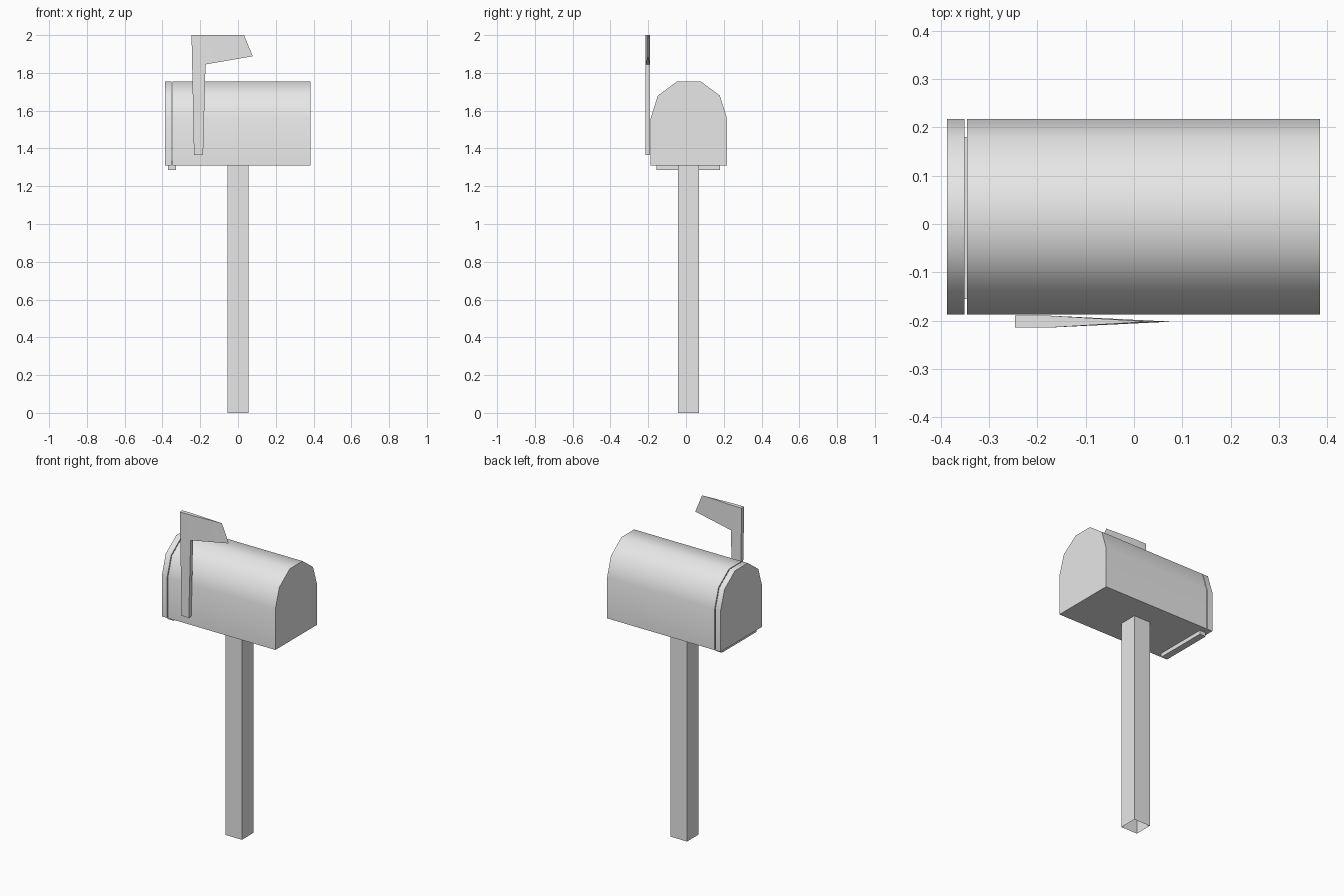
import bpy
import bmesh
from math import radians

cube = bpy.data.objects.get("Cube")
if cube:
    bpy.data.objects.remove(cube, do_unlink=True)

grey = bpy.data.materials.new("plain grey")
grey.use_nodes = True
grey.diffuse_color = (0.8, 0.8, 0.8, 1)
grey.node_tree.nodes["Principled BSDF"].inputs["Base Color"].default_value = (0.8, 0.8, 0.8, 1)


def finish(name, bm, smooth=False):
    bmesh.ops.recalc_face_normals(bm, faces=bm.faces)
    mesh = bpy.data.meshes.new(name)
    bm.to_mesh(mesh)
    bm.free()
    mesh.materials.append(grey)
    if smooth:
        mesh.shade_smooth()
        mesh.set_sharp_from_angle(angle=radians(40))
    obj = bpy.data.objects.new(name, mesh)
    bpy.context.collection.objects.link(obj)
    return obj


def box(name, low, high, open_ends=False):
    bm = bmesh.new()
    bmesh.ops.create_cube(bm, size=1)
    for v in bm.verts:
        v.co = [a if c < 0 else b for c, a, b in zip(v.co, low, high)]
    if open_ends:
        bm.normal_update()
        ends = [f for f in bm.faces if abs(f.normal.z) > 0.9]
        bmesh.ops.delete(bm, geom=ends, context="FACES_ONLY")
    return finish(name, bm)


def arched_prism(name, x0, x1):
    """Half outline of the arched box, mirrored about its centre and extruded along x."""
    mid = 0.015
    half = [(0.202, 1.31), (0.202, 1.56), (0.164, 1.68), (0.062, 1.755)]
    outline = [(mid + y, z) for y, z in half]
    outline += [(mid - y, z) for y, z in reversed(half)]
    bm = bmesh.new()
    face = bm.faces.new([bm.verts.new((x0, y, z)) for y, z in outline])
    extruded = bmesh.ops.extrude_face_region(bm, geom=[face], use_keep_orig=True)
    moved = [g for g in extruded["geom"] if isinstance(g, bmesh.types.BMVert)]
    bmesh.ops.translate(bm, vec=(x1 - x0, 0, 0), verts=moved)
    return finish(name, bm, smooth=True)


# Mailbox body and its door
arched_prism("mailbox_body", -0.346, 0.385)
arched_prism("mailbox_door", -0.387, -0.351)

# Hinge under the door, with a thin leaf rising into the gap
box("door_hinge", (-0.37, -0.155, 1.286), (-0.328, 0.18, 1.312))
box("hinge_leaf", (-0.352, -0.155, 1.31), (-0.345, 0.18, 1.33))

# Hollow square post
box("post", (-0.056, -0.042, 0), (0.056, 0.07, 1.31), open_ends=True)

# Signal flag: even pole, blade thinning to a sharp outer edge
flag_y, thick = -0.202, 0.0122
pole = [(-0.233, 1.365), (-0.185, 1.365), (-0.172, 1.845), (-0.172, 2.0), (-0.246, 2.0)]
tip = [(0.078, 1.888), (0.032, 2.0)]
bm = bmesh.new()
front, back = [[bm.verts.new((x, flag_y + s * thick, z)) for x, z in pole] for s in (-1, 1)]
edge = [bm.verts.new((x, flag_y, z)) for x, z in tip]
for side in (front, back):
    bm.faces.new(side)
    bm.faces.new((side[2], edge[0], edge[1], side[3]))
for i, j in ((0, 1), (1, 2), (3, 4), (4, 0)):
    bm.faces.new((front[i], front[j], back[j], back[i]))
bm.faces.new((front[2], back[2], edge[0]))
bm.faces.new((front[3], back[3], edge[1]))
finish("signal_flag", bm, smooth=True)
